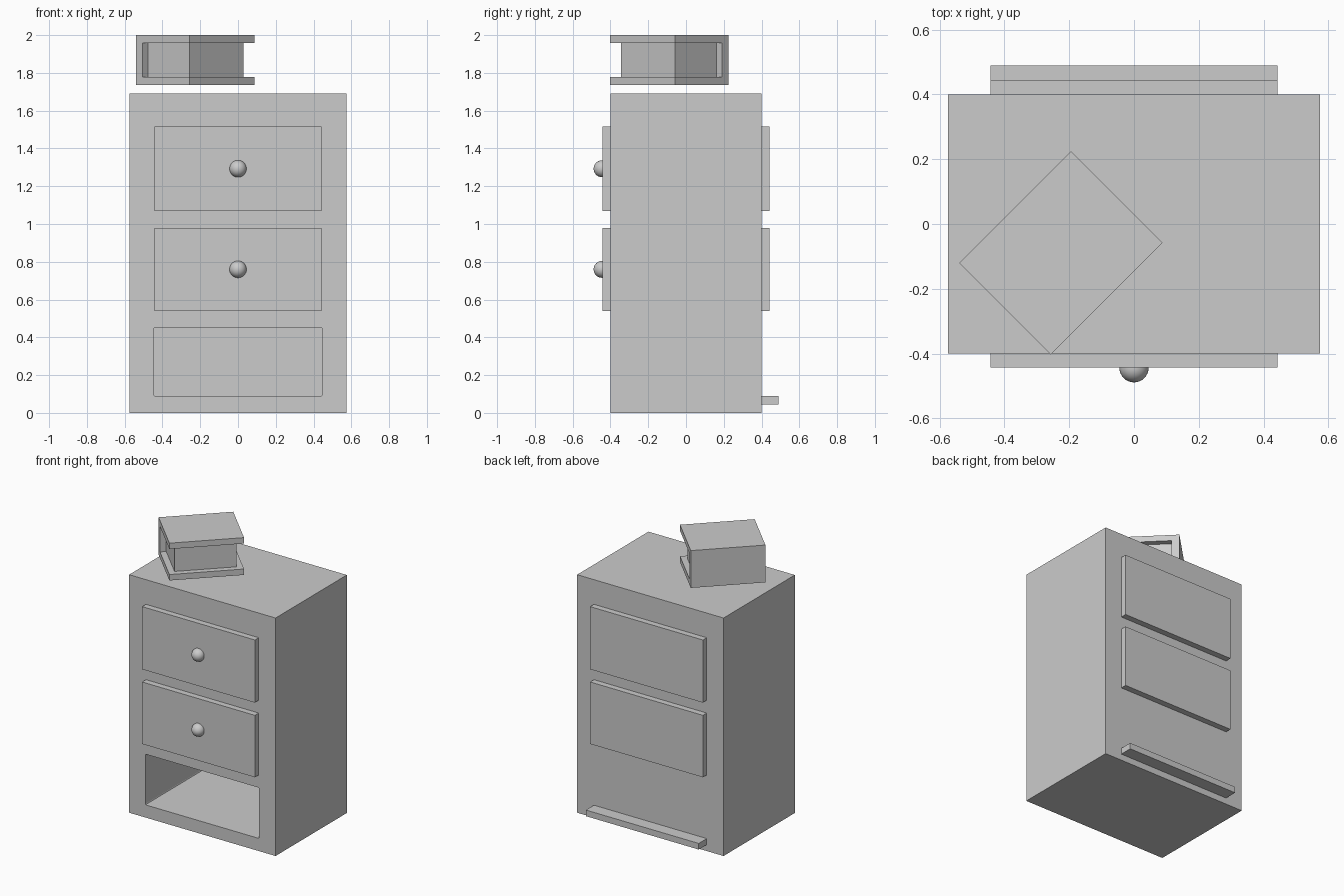
import bpy, bmesh, math
from mathutils import Matrix

if "Cube" in bpy.data.objects:
    bpy.data.objects.remove(bpy.data.objects["Cube"])


def box(name, lo, hi, bevel=0.0):
    """Axis-aligned box; bevel rounds the edges running along y."""
    bm = bmesh.new()
    bmesh.ops.create_cube(bm, size=1)
    for v in bm.verts:
        v.co = [(a + b) / 2 + c * (b - a) for a, b, c in zip(lo, hi, v.co)]
    if bevel:
        edges = [e for e in bm.edges if abs(e.verts[0].co.y - e.verts[1].co.y) > 1e-4]
        bmesh.ops.bevel(bm, geom=edges, offset=bevel, segments=2, profile=0.5, affect='EDGES')
    return add(name, bm)


def add(name, bm):
    bmesh.ops.recalc_face_normals(bm, faces=bm.faces)
    mesh = bpy.data.meshes.new(name)
    bm.to_mesh(mesh)
    bm.free()
    ob = bpy.data.objects.new(name, mesh)
    bpy.context.collection.objects.link(ob)
    return ob


# Cabinet body with an open compartment at the bottom
body = box("cabinet_body", (-0.575, -0.4, 0), (0.575, 0.4, 1.69))
cutter = box("compartment_cutter", (-0.447, -0.6, 0.09), (0.447, 0.37, 0.45), bevel=0.008)
cutter.hide_render = True
cutter.hide_viewport = True
mod = body.modifiers.new("compartment", 'BOOLEAN')
mod.operation = 'DIFFERENCE'
mod.solver = 'EXACT'
mod.object = cutter

# Drawers run through the body and show at front and back
for label, z0, z1 in (("upper", 1.07, 1.515), ("lower", 0.54, 0.98)):
    box(label + "_drawer", (-0.443, -0.443, z0), (0.443, 0.443, z1))
    # Round knob
    bpy.ops.mesh.primitive_uv_sphere_add(segments=32, ring_count=16, radius=0.045,
                                         location=(0, -0.444, (z0 + z1) / 2))
    knob = bpy.context.object
    knob.name = label + "_knob"
    bpy.ops.object.shade_smooth()

# Bottom board sticking out at the back
box("bottom_board", (-0.443, -0.39, 0.045), (0.443, 0.49, 0.0885))

# Book: C-shaped cover profile, local x along the spine, local y from fore-edge to spine
L, W, H, T, S = 0.244, 0.2, 0.265, 0.042, 0.05
profile = [(-W, 0), (W, 0), (W, H), (-W, H), (-W, H - T), (W - S, H - T), (W - S, T), (-W, T)]
bm = bmesh.new()
face = bm.faces.new([bm.verts.new((-L, y, z)) for y, z in profile])
side = bmesh.ops.extrude_face_region(bm, geom=[face])["geom"]
bmesh.ops.translate(bm, vec=(2 * L, 0, 0),
                    verts=[g for g in side if isinstance(g, bmesh.types.BMVert)])
cover = add("book_cover", bm)
pages = box("book_pages", (-L + 0.041, -W + 0.041, T), (L - 0.041, W - S, H - T))
place = Matrix.Translation((-0.226, -0.089, 1.735)) @ Matrix.Rotation(math.radians(45), 4, 'Z')
for ob in (cover, pages):
    ob.matrix_world = place
